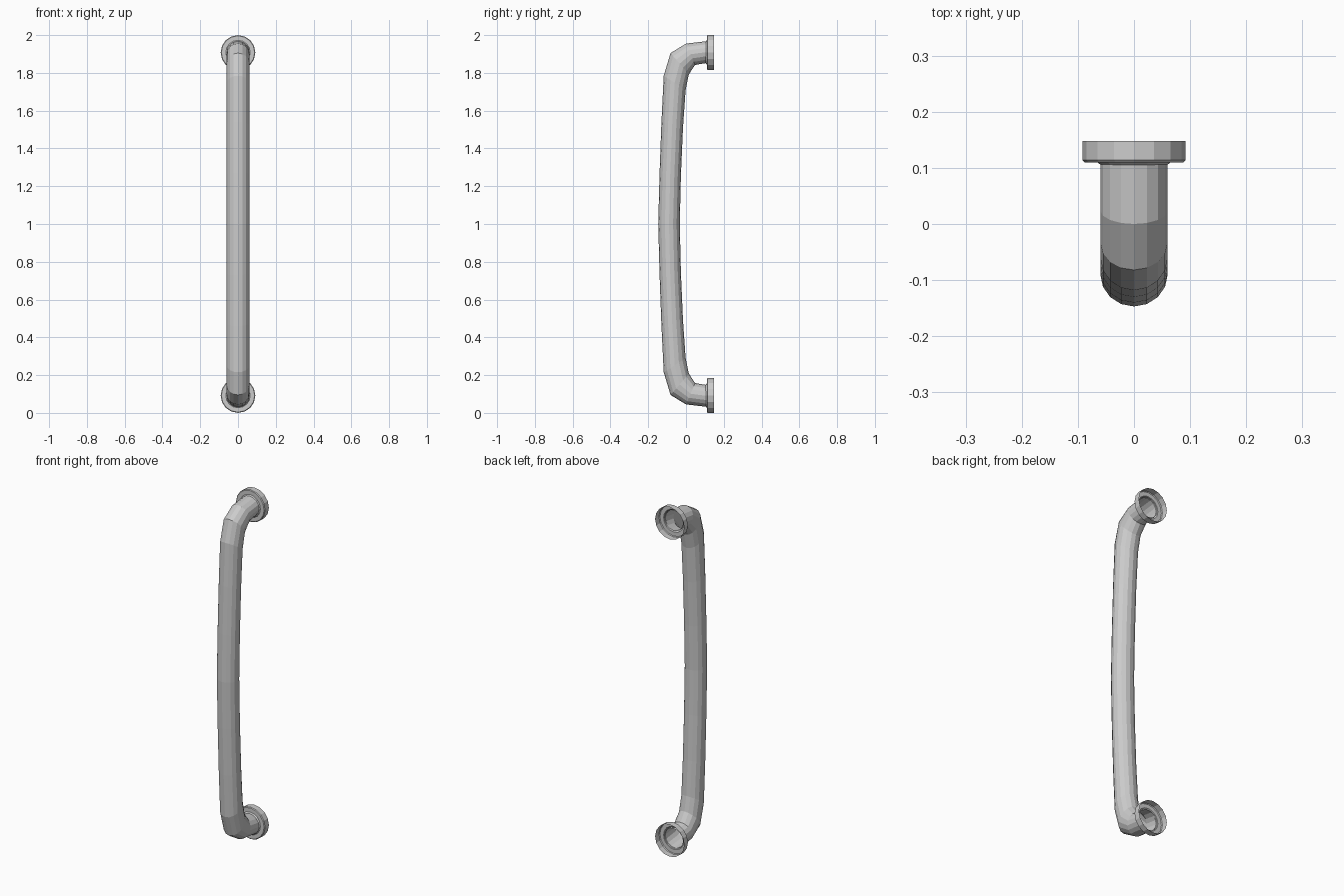
import bpy, bmesh
from math import sin, cos, pi
from mathutils import Vector

if "Cube" in bpy.data.objects:
    bpy.data.objects.remove(bpy.data.objects["Cube"])

SIDES = 16
MID_Z = 1.0


def loft(name, rings, merge_at=None):
    """Skin a list of vertex rings into an open tube."""
    bm = bmesh.new()
    loops = [[bm.verts.new(p) for p in ring] for ring in rings]
    for a, b in zip(loops, loops[1:]):
        for i in range(SIDES):
            j = (i + 1) % SIDES
            bm.faces.new((a[i], a[j], b[j], b[i]))
    bmesh.ops.recalc_face_normals(bm, faces=bm.faces)
    mesh = bpy.data.meshes.new(name)
    bm.to_mesh(mesh)
    bm.free()
    obj = bpy.data.objects.new(name, mesh)
    bpy.context.collection.objects.link(obj)
    return obj


def ring(center, axis_a, axis_b):
    return [center + axis_a * cos(2 * pi * i / SIDES) + axis_b * sin(2 * pi * i / SIDES)
            for i in range(SIDES)]


# Bowed grip: outer and inner (y, z) outline pairs for the upper half
upper = [((0.112, 1.968), (0.112, 1.853)),
         ((0.000, 1.955), (0.048, 1.842)),
         ((-0.082, 1.905), (0.015, 1.792)),
         ((-0.118, 1.785), (-0.002, 1.710)),
         ((-0.130, 1.540), (-0.016, 1.510)),
         ((-0.140, 1.270), (-0.027, 1.255)),
         ((-0.147, 1.000), (-0.033, 1.000))]
lower = [tuple((y, 2 * MID_Z - z) for y, z in pair) for pair in reversed(upper[:-1])]
grip_rings = []
for outer, inner in upper + lower:
    o, n = Vector((0, *outer)), Vector((0, *inner))
    grip_rings.append(ring((o + n) / 2, Vector((0.06, 0, 0)), (o - n) / 2))
loft("grip_bar", grip_rings)

# Hollow mounting flanges, open at the back: (radius, y) profile
flange = [(0.058, 0.104), (0.065, 0.110), (0.088, 0.110), (0.092, 0.114), (0.092, 0.148)]
for name, z in (("lower_flange", 0.092), ("upper_flange", 2 * MID_Z - 0.092)):
    loft(name, [ring(Vector((0, y, z)), Vector((r, 0, 0)), Vector((0, 0, r)))
                for r, y in flange])
